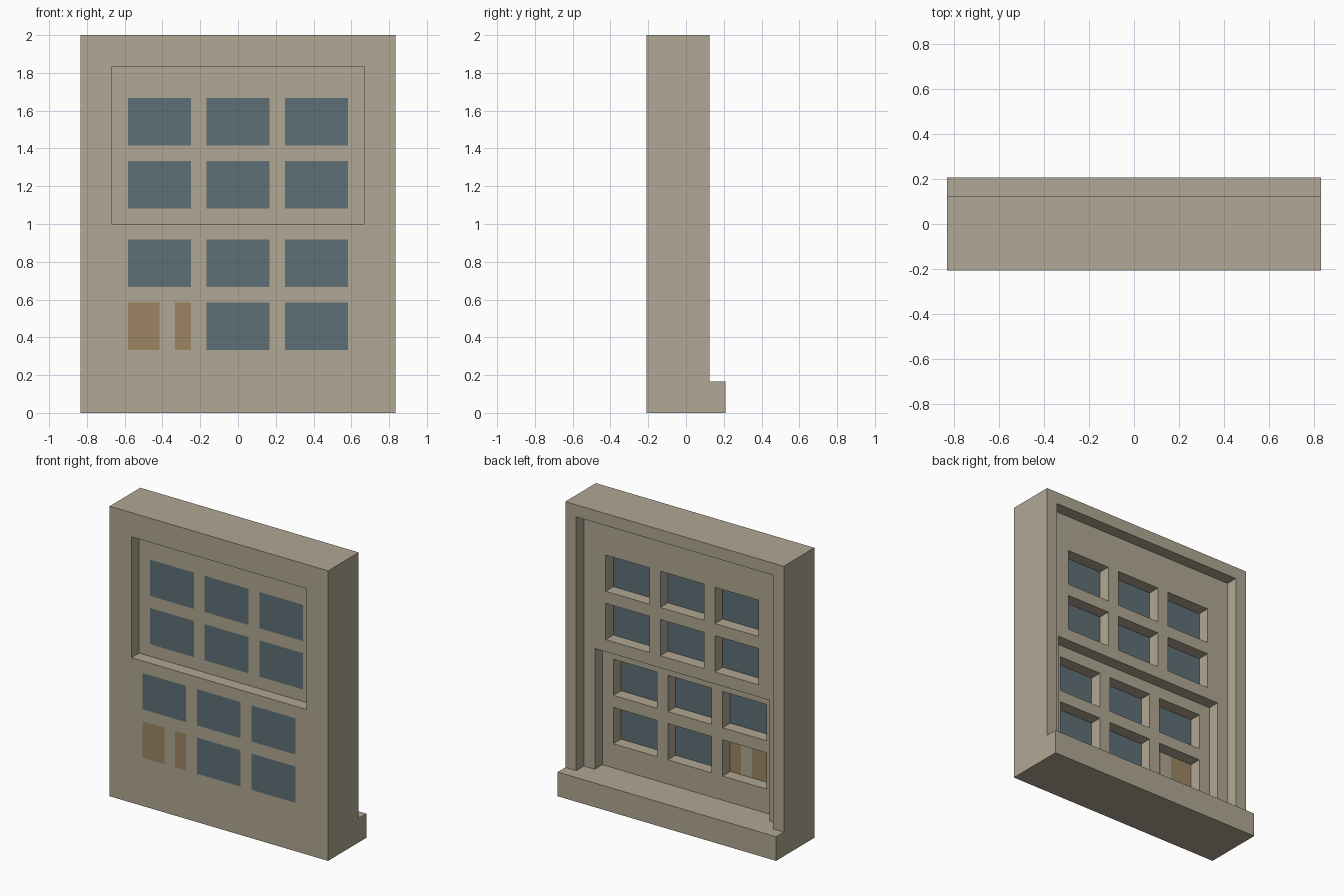
import bpy
import bmesh

if "Cube" in bpy.data.objects:
    bpy.data.objects.remove(bpy.data.objects["Cube"])

U = 1 / 12  # design module: every part sits on this grid


def material(name, rgb):
    m = bpy.data.materials.new(name)
    m.use_nodes = True
    m.diffuse_color = (*rgb, 1)
    m.node_tree.nodes["Principled BSDF"].inputs["Base Color"].default_value = (*rgb, 1)
    return m


STONE = material("warm stone", (0.44, 0.386, 0.292))
GLASS = material("blue grey glass", (0.114, 0.162, 0.184))
WOOD = material("brown board", (0.332, 0.235, 0.122))


def panel(name, x, z, y, mat, holes=()):
    """Upright slab spanning x, z and y, pierced by (x0, x1, z0, z1) holes."""
    xs = sorted({*x, *(v for h in holes for v in h[:2])})
    zs = sorted({*z, *(v for h in holes for v in h[2:])})
    xs = [v for v in xs if x[0] <= v <= x[1]]
    zs = [v for v in zs if z[0] <= v <= z[1]]
    bm = bmesh.new()
    grid = {(a, c): bm.verts.new((a * U, y[0] * U, c * U)) for a in xs for c in zs}
    for a, b in zip(xs, xs[1:]):
        for c, d in zip(zs, zs[1:]):
            if not any(h[0] <= a < h[1] and h[2] <= c < h[3] for h in holes):
                bm.faces.new([grid[k] for k in ((a, c), (b, c), (b, d), (a, d))])
    bmesh.ops.delete(bm, geom=[v for v in bm.verts if not v.link_faces], context="VERTS")
    ext = bmesh.ops.extrude_face_region(bm, geom=bm.faces[:], use_keep_orig=True)
    moved = [g for g in ext["geom"] if isinstance(g, bmesh.types.BMVert)]
    bmesh.ops.translate(bm, verts=moved, vec=(0, (y[1] - y[0]) * U, 0))
    bmesh.ops.recalc_face_normals(bm, faces=bm.faces[:])
    mesh = bpy.data.meshes.new(name)
    bm.to_mesh(mesh)
    bm.free()
    mesh.materials.append(mat)
    obj = bpy.data.objects.new(name, mesh)
    bpy.context.collection.objects.link(obj)
    return obj


# Surround: sill, main frame and the wider stepped rim behind it
panel("sill", (-10, 10), (0, 2), (-2.5, 2.5), STONE)
panel("outer_frame", (-10, 10), (2, 24), (-2.5, 0.5), STONE, [(-8, 8, 2, 22)])
panel("rear_rim", (-10, 10), (2, 24), (0.5, 1.5), STONE, [(-9, 9, 2, 23)])

# Sashes: each holds two rows of three panes, flush with its front face
COLUMNS = [(-7, -3), (-2, 2), (3, 7)]
for label, z, rows, front in (
    ("lower", (2, 12), (4, 8), -2.5),
    ("upper", (12, 22), (13, 17), -1.5),
):
    openings = [(*c, r, r + 3) for r in rows for c in COLUMNS]
    panel(label + "_sash", (-8, 8), z, (front, front + 2), STONE, openings)
    for i, (x0, x1, z0, z1) in enumerate(openings):
        if label == "lower" and i == 0:
            continue  # boarded opening
        panel(f"{label}_pane_{i + 1}", (x0, x1), (z0, z1), (front, front + 1), GLASS)

# Boarded opening: two boards either side of a thin post
for name, x, mat in (
    ("wide_board", (-7, -5), WOOD),
    ("board_post", (-5, -4), STONE),
    ("narrow_board", (-4, -3), WOOD),
):
    panel(name, x, (4, 7), (-2.5, -1.5), mat)
